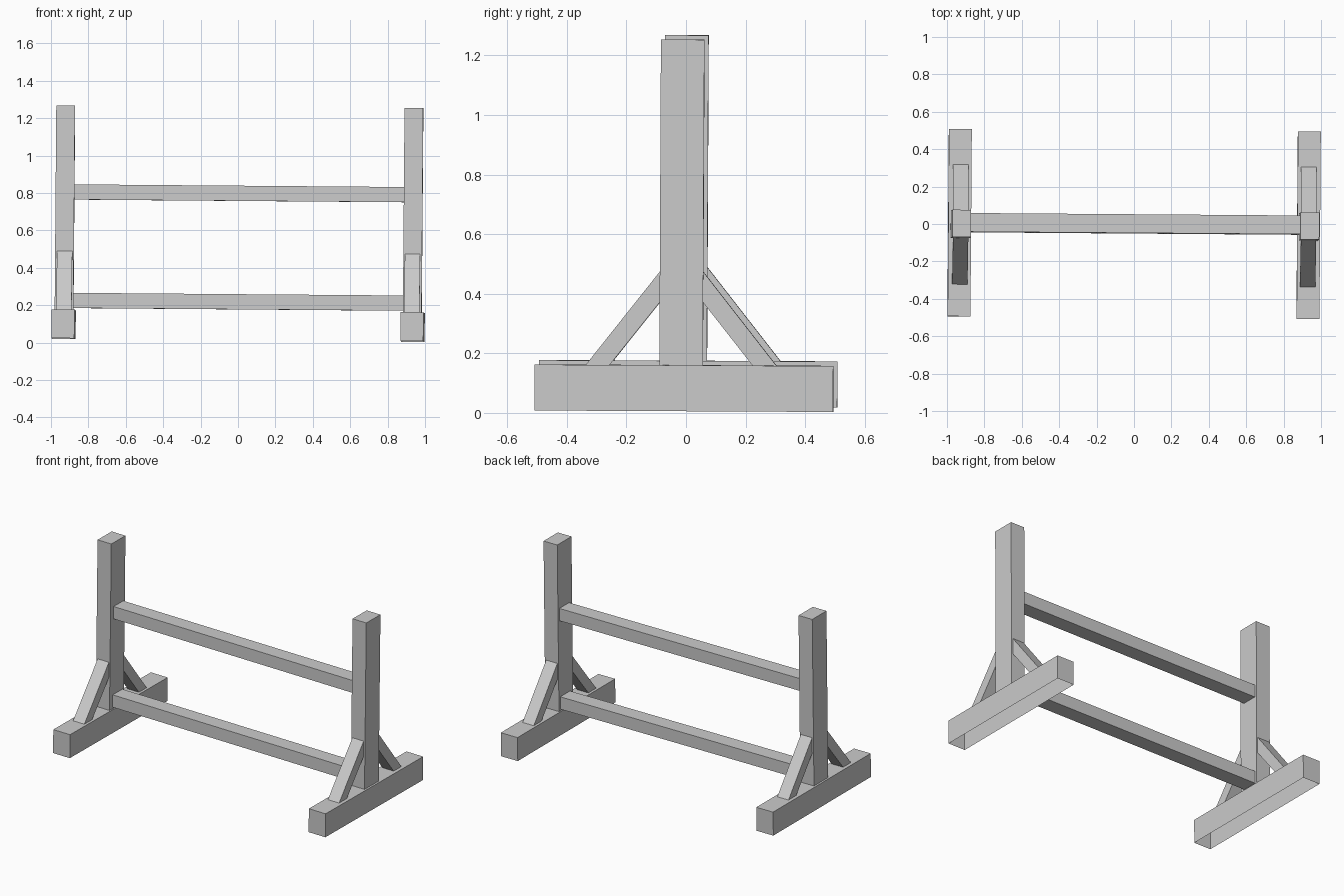
import bpy
import bmesh
from mathutils import Euler, Matrix

cube = bpy.data.objects.get("Cube")
if cube:
    bpy.data.objects.remove(cube, do_unlink=True)

grey = bpy.data.materials.new("plain grey")
grey.use_nodes = True
colour = (0.6, 0.6, 0.6, 1)
grey.diffuse_color = colour
grey.node_tree.nodes["Principled BSDF"].inputs["Base Color"].default_value = colour

# The whole stand leans and turns very slightly
lean = (Matrix.Translation((0, 0, 0.0135))
        @ Euler((-0.005, 0.008, -0.0075)).to_matrix().to_4x4())


def prism(name, profile, x0, x1, open_bottom=False):
    """Extrude a (y, z) profile along x."""
    bm = bmesh.new()
    face = bm.faces.new([bm.verts.new((x0, y, z)) for y, z in profile])
    ext = bmesh.ops.extrude_face_region(bm, geom=[face], use_keep_orig=True)
    moved = [v for v in ext["geom"] if isinstance(v, bmesh.types.BMVert)]
    bmesh.ops.translate(bm, verts=moved, vec=(x1 - x0, 0, 0))
    bmesh.ops.recalc_face_normals(bm, faces=bm.faces[:])
    if open_bottom:
        under = [f for f in bm.faces if f.normal.z < -0.9]
        bmesh.ops.delete(bm, geom=under, context="FACES_ONLY")
    bm.transform(lean)
    mesh = bpy.data.meshes.new(name)
    bm.to_mesh(mesh)
    bm.free()
    mesh.materials.append(grey)
    obj = bpy.data.objects.new(name, mesh)
    bpy.context.collection.objects.link(obj)


def beam(name, x, width, y0, y1, z0, z1, **options):
    prism(name, [(y0, z0), (y1, z0), (y1, z1), (y0, z1)],
          x - width / 2, x + width / 2, **options)


FOOT_TOP = 0.154
MID_Y = -0.01
POST_HALF = 0.073

for side, s in (("left", 1), ("right", -1)):
    # Hollow foot and upright post
    beam(side + "_foot", s * 0.933, 0.122, -0.501, 0.501, 0, FOOT_TOP,
         open_bottom=True)
    beam(side + "_post", s * 0.931, 0.1, MID_Y - POST_HALF, MID_Y + POST_HALF,
         FOOT_TOP, 1.247)
    # Diagonal braces in front of and behind the post
    for end, d in (("front", -1), ("back", 1)):
        outline = [(0.32, FOOT_TOP), (POST_HALF, 0.468),
                   (POST_HALF, 0.365), (0.24, FOOT_TOP)]
        prism(f"{side}_{end}_brace", [(MID_Y + d * y, z) for y, z in outline],
              s * 0.93 - 0.041, s * 0.93 + 0.041)

# Crossbars between the posts
for name, z in (("lower_crossbar", 0.164), ("upper_crossbar", 0.744)):
    beam(name, 0, 1.764, -0.052, 0.048, z, z + 0.081)
